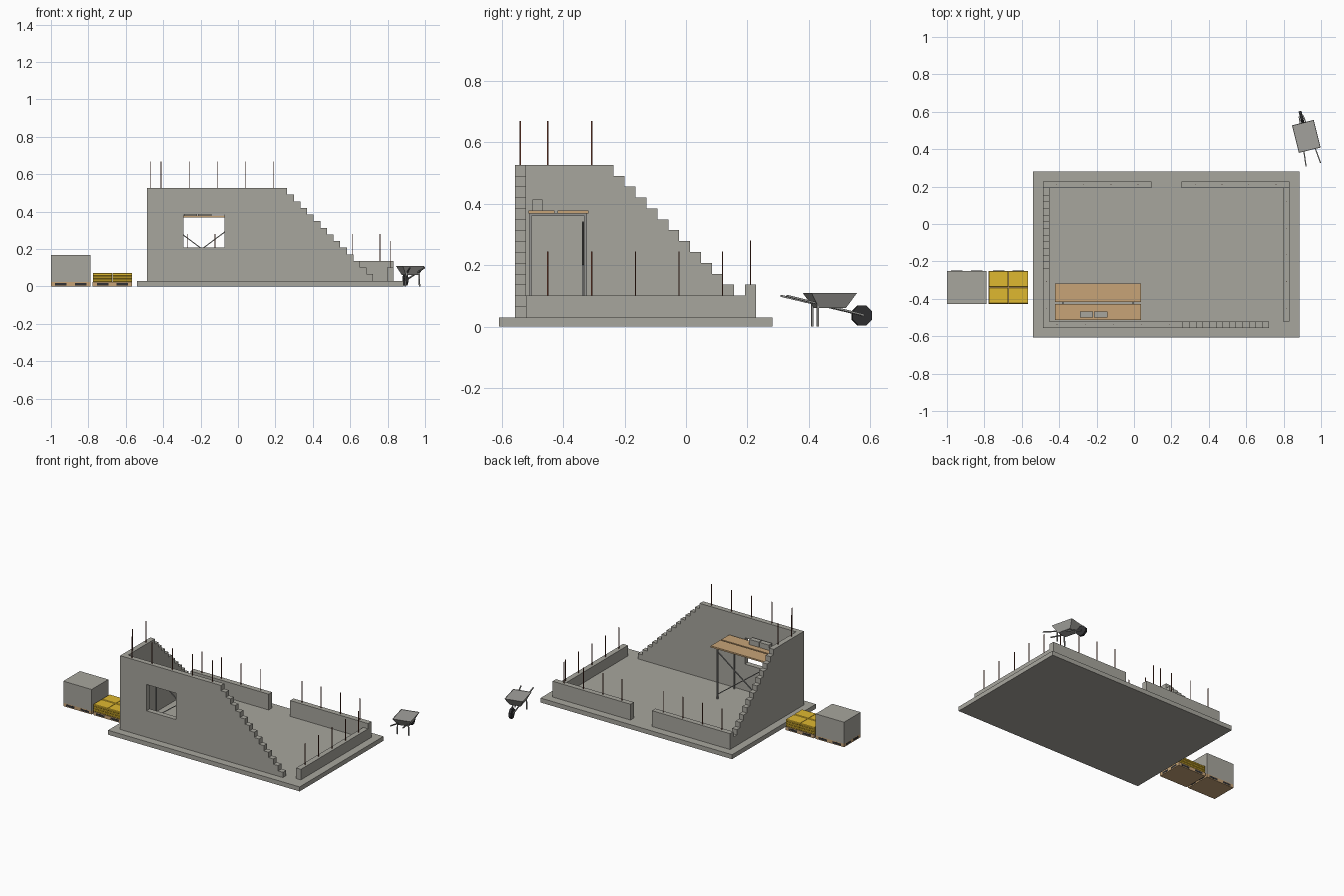
import bpy, bmesh, math
from mathutils import Vector, Matrix

if "Cube" in bpy.data.objects:
    bpy.data.objects.remove(bpy.data.objects["Cube"])


def material(name, r, g, b):
    m = bpy.data.materials.new(name)
    m.diffuse_color = (r, g, b, 1)
    m.use_nodes = True
    m.node_tree.nodes["Principled BSDF"].inputs["Base Color"].default_value = m.diffuse_color
    return m


CONCRETE = material("concrete grey", 0.39, 0.38, 0.34)
WOOD = material("raw wood", 0.57, 0.37, 0.185)
YELLOW = material("bag yellow", 0.74, 0.48, 0.03)
STEEL = material("scaffold steel", 0.30, 0.30, 0.29)
RUST = material("rusty rebar", 0.16, 0.045, 0.025)
TRAY = material("tray metal", 0.36, 0.355, 0.335)
BLACK = material("black rubber", 0.03, 0.03, 0.032)


def finish(name, bm, mat):
    bmesh.ops.recalc_face_normals(bm, faces=bm.faces)
    me = bpy.data.meshes.new(name)
    bm.to_mesh(me)
    bm.free()
    me.materials.append(mat)
    ob = bpy.data.objects.new(name, me)
    bpy.context.collection.objects.link(ob)
    return ob


def add_box(bm, x0, x1, y0, y1, z0, z1):
    mat = Matrix.Translation(((x0 + x1) / 2, (y0 + y1) / 2, (z0 + z1) / 2))
    mat = mat @ Matrix.Diagonal((x1 - x0, y1 - y0, z1 - z0, 1))
    bmesh.ops.create_cube(bm, size=1, matrix=mat)


def boxes(name, mat, *dims):
    bm = bmesh.new()
    for d in dims:
        add_box(bm, *d)
    return finish(name, bm, mat)


def bars(name, mat, segments, radius, sides=4):
    """Straight rods between pairs of points; square rods lie flat to the axes."""
    bm = bmesh.new()
    for a, b in segments:
        a, b = Vector(a), Vector(b)
        d = b - a
        rot = d.to_track_quat('Z', 'Y').to_matrix().to_4x4()
        rot = rot @ Matrix.Rotation(math.pi / sides, 4, 'Z')
        bmesh.ops.create_cone(bm, cap_ends=True, segments=sides, radius1=radius, radius2=radius,
                              depth=d.length, matrix=Matrix.Translation((a + b) / 2) @ rot)
    return finish(name, bm, mat)


def add_prism(bm, pts, shift):
    face = bm.faces.new([bm.verts.new(p) for p in pts])
    new = bmesh.ops.extrude_face_region(bm, geom=[face])["geom"]
    bmesh.ops.translate(bm, vec=shift, verts=[v for v in new if isinstance(v, bmesh.types.BMVert)])


def extrude(name, mat, pts, shift):
    bm = bmesh.new()
    add_prism(bm, pts, shift)
    return finish(name, bm, mat)


BASE, COURSE = 0.03, 0.0354
TOP = BASE + 14 * COURSE


def stepped(start, flat_end, end, count):
    """Wall outline that drops one course per step along its length."""
    pts = [(start, BASE), (start, TOP)]
    for k in range(count):
        u, z = flat_end + (end - flat_end) * k / count, TOP - k * COURSE
        pts += [(u, z), (u, z - COURSE)]
    return pts + [(end, TOP - count * COURSE), (end, BASE)]


# Ground slab
boxes("floor_slab", CONCRETE, (-0.54, 0.884, -0.608, 0.282, 0, BASE))

# Stepped front wall with window opening
front = extrude("front_wall", CONCRETE,
                [(u, -0.556, z) for u, z in stepped(-0.487, 0.263, 0.723, 13)], (0, 0.035, 0))
cutter = boxes("window_cutter", CONCRETE,
               (-0.291, -0.072, -0.6, -0.48, BASE + 5 * COURSE, BASE + 10 * COURSE))
cutter.hide_render = True
mod = front.modifiers.new("window", 'BOOLEAN')
mod.object, mod.operation, mod.solver = cutter, 'DIFFERENCE', 'EXACT'
bpy.context.view_layer.objects.active = front
bpy.ops.object.modifier_apply(modifier=mod.name)
bpy.data.objects.remove(cutter)

# Stepped left wall and the low walls
extrude("left_wall", CONCRETE,
        [(-0.487, u, z) for u, z in stepped(-0.521, -0.236, 0.192, 12)], (0.035, 0, 0))
Z2, Z3 = BASE + 2 * COURSE, BASE + 3 * COURSE
boxes("back_walls", CONCRETE, (-0.487, 0.093, 0.192, 0.228, BASE, Z3),
      (0.253, 0.832, 0.192, 0.228, BASE, Z3))
boxes("right_wall", CONCRETE, (0.796, 0.832, -0.521, 0.192, BASE, Z2))

# Reinforcing rods standing in the wall tops
rods = [(x, -0.539, TOP) for x in (-0.411, -0.261, -0.111, 0.039, 0.189)]
rods += [(-0.469, y, TOP) for y in (-0.45, -0.307)]
rods += [(x, 0.21, Z3) for x in (-0.413, -0.271, -0.123, 0.022, 0.328, 0.47, 0.614, 0.759)]
rods += [(0.814, y, Z2) for y in (-0.45, -0.307, -0.164, -0.023, 0.119)]
bars("rebar", RUST, [((x, y, z - 0.01), (x, y, z + 0.143)) for x, y, z in rods], 0.003)

# Scaffold: planks, frames, cross brace and two loose bricks
boxes("scaffold_planks", WOOD, (-0.423, 0.038, -0.512, -0.428, 0.368, 0.378),
      (-0.423, 0.038, -0.418, -0.317, 0.368, 0.378))
frame = []
for x in (-0.380, -0.005):
    frame += [((x, y, BASE), (x, y, 0.368)) for y in (-0.506, -0.326)]
    frame.append(((x, -0.506, 0.364), (x, -0.326, 0.364)))
bars("scaffold_frames", STEEL, frame, 0.0055)
bars("scaffold_brace", STEEL, [((-0.380, -0.335, 0.06), (-0.005, -0.335, 0.34)),
                               ((-0.380, -0.335, 0.34), (-0.005, -0.335, 0.06))], 0.004)
boxes("loose_bricks", CONCRETE, (-0.290, -0.218, -0.5, -0.467, 0.378, 0.413),
      (-0.214, -0.143, -0.5, -0.467, 0.378, 0.413))

# Pallets with dark fork openings
PY0, PY1 = -0.427, -0.25
for i, x0 in enumerate((-1.0, -0.777)):
    x1 = x0 + 0.211
    boxes(f"pallet_{i + 1}", WOOD, (x0 + 0.0004, x1, PY0, PY1, 0, 0.023))
    holes = []
    for a in (0.022, 0.128):
        for y in (PY0, PY1):
            holes.append((x0 + a, x0 + a + 0.062, y - 0.0004, y + 0.0004, 0.005, 0.018))
    for a in (0.022, 0.103):
        for x in (x0 + 0.0004, x1):
            holes.append((x - 0.0004, x + 0.0004, PY0 + a, PY0 + a + 0.052, 0.005, 0.018))
    boxes(f"pallet_openings_{i + 1}", BLACK, *holes)

# Load on the pallets: one solid block stack, and layered bags with chamfered sides
boxes("block_stack", CONCRETE, (-1.0, -0.789, PY0, PY1, 0.023, 0.168))
bm = bmesh.new()
BAG_W, BAG_H, CUT = 0.0875, 0.0162, 0.004
for layer in range(3):
    z = 0.023 + layer * BAG_H
    for x in (-0.776, -0.670):
        for y in (PY0, PY1 - BAG_W):
            prof = [(y + CUT, z), (y + BAG_W - CUT, z), (y + BAG_W, z + CUT),
                    (y + BAG_W, z + BAG_H - CUT), (y + BAG_W - CUT, z + BAG_H),
                    (y + CUT, z + BAG_H), (y, z + BAG_H - CUT), (y, z + CUT)]
            add_prism(bm, [(x, v, w) for v, w in prof], (0.103, 0, 0))
finish("cement_bags", bm, YELLOW)

# Wheelbarrow, made along +y and then turned into place
bm = bmesh.new()
rim, inner, floor = [
    [bm.verts.new((sx * w, sy * l, z)) for sx, sy in ((-1, -1), (1, -1), (1, 1), (-1, 1))]
    for w, l, z in ((0.060, 0.076, 0.109), (0.058, 0.074, 0.107), (0.035, 0.045, 0.06))]
for i in range(4):
    j = (i + 1) % 4
    bm.faces.new((floor[i], floor[j], rim[j], rim[i]))
    bm.faces.new((rim[i], rim[j], inner[j], inner[i]))
bm.faces.new(floor)
bm.faces.new(inner)
tray = finish("barrow_tray", bm, TRAY)
handles = bars("barrow_handles", STEEL, [((s * 0.04, -0.155, 0.1), (s * 0.011, 0.112, 0.037))
                                         for s in (-1, 1)], 0.0045)
legs = bars("barrow_legs", STEEL, [((s * 0.039, -0.05, 0), (s * 0.035, -0.05, 0.076))
                                   for s in (-1, 1)], 0.0048)
wheel = bars("barrow_wheel", BLACK, [((-0.008, 0.107, 0.036), (0.008, 0.107, 0.036))], 0.035, 8)
axle = bars("barrow_axle", STEEL, [((-0.013, 0.107, 0.036), (0.013, 0.107, 0.036))], 0.004)
place = Matrix.Translation((0.921, 0.468, 0)) @ Matrix.Rotation(math.radians(14), 4, 'Z')
for part in (tray, handles, legs, wheel, axle):
    part.data.transform(place)
